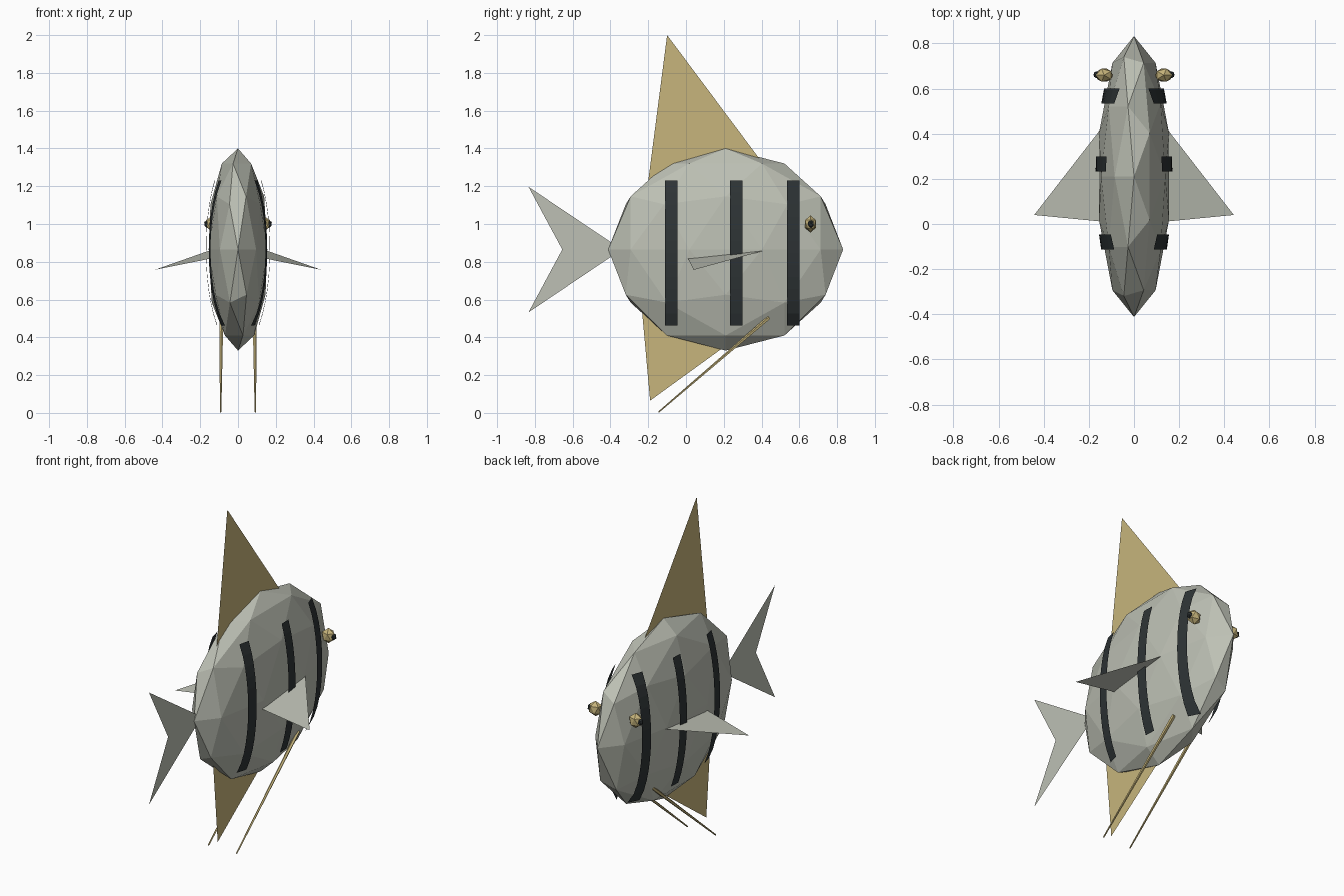
import bpy, math
from mathutils import Vector

if "Cube" in bpy.data.objects:
    bpy.data.objects.remove(bpy.data.objects["Cube"])

CY, CZ = 0.21, 0.865             # body centre
RX, RY, RZ = 0.163, 0.622, 0.535   # body radii


def material(name, rgb):
    m = bpy.data.materials.new(name)
    m.diffuse_color = (*rgb, 1)
    m.use_nodes = True
    m.node_tree.nodes["Principled BSDF"].inputs["Base Color"].default_value = m.diffuse_color
    return m


SILVER = material("silver", (0.51, 0.53, 0.46))
GOLD = material("gold", (0.57, 0.46, 0.20))
DARK = material("dark", (0.027, 0.034, 0.036))


def finish(ob, name, mat, mirror=False):
    ob.name = name
    ob.data.materials.append(mat)
    if mirror:
        mod = ob.modifiers.new("Mirror", 'MIRROR')
        mod.use_axis = (True, False, False)
        mod.use_mirror_merge = False
    return ob


def sheet(name, verts, faces, mat, mirror=False):
    me = bpy.data.meshes.new(name)
    me.from_pydata(verts, [], faces)
    ob = bpy.data.objects.new(name, me)
    bpy.context.collection.objects.link(ob)
    return finish(ob, name, mat, mirror)


def ball(name, sub, loc, scale, mat, mirror=False, turn=0):
    bpy.ops.mesh.primitive_ico_sphere_add(subdivisions=sub, radius=1, rotation=(0, 0, turn))
    ob = bpy.context.object
    ob.location, ob.scale = loc, scale
    bpy.ops.object.transform_apply(location=True, rotation=True, scale=True)
    return finish(ob, name, mat, mirror)


# Flattened faceted body
ball("body", 2, (0, CY, CZ), (RX, RY, RZ), SILVER, turn=math.pi)

# Flat fins on the centre plane, given as (y, z) outlines
def centre_fin(name, outline, faces, mat):
    sheet(name, [(0, y, z) for y, z in outline], faces, mat)

centre_fin("dorsal_fin", [(-0.10, 2.0), (-0.21, 1.15), (0.46, 1.25)], [(0, 1, 2)], GOLD)
centre_fin("anal_fin", [(-0.19, 0.065), (0.30, 0.42), (-0.24, 0.62)], [(0, 1, 2)], GOLD)
centre_fin("tail_fin", [(-0.34, 0.865), (-0.834, 1.197), (-0.655, 0.865), (-0.834, 0.532)],
           [(0, 1, 2), (0, 2, 3)], SILVER)

# Side fins, roots sunk slightly into the body
tip = Vector((0.442, 0.04, 0.757))
roots = [tip + (Vector(p) - tip) * 1.06 for p in ((0.155, 0.41, 0.858), (0.155, 0.012, 0.815))]
sheet("side_fins", [tip, *roots], [(0, 1, 2)], SILVER, True)

# Curved stripes hugging the flanks
def stripe(name, y, half=0.033, z0=0.463, z1=1.23, n=12):
    verts = []
    for i in range(n + 1):
        z = z0 + (z1 - z0) * i / n
        for yy in (y - half, y + half):
            k = 1 - ((yy - CY) / RY) ** 2 - ((z - CZ) / RZ) ** 2
            verts.append((0.17 * math.sqrt(max(k, 0.0)), yy, z))
    faces = [(2 * i, 2 * i + 1, 2 * i + 3, 2 * i + 2) for i in range(n)]
    sheet(name, verts, faces, DARK, True)

for label, y in (("rear", -0.079), ("middle", 0.265), ("front", 0.567)):
    stripe(label + "_stripes", y)

# Eyes and pupils
ball("eyes", 1, (0.132, 0.659, 1.0), (0.042, 0.034, 0.045), GOLD, True)
ball("pupils", 1, (0.163, 0.661, 1.0), (0.018, 0.018, 0.022), DARK, True)

# Long trailing feelers under the belly
a, b = Vector((0.088, 0.44, 0.505)), Vector((0.092, -0.145, 0.004))
bpy.ops.mesh.primitive_cone_add(vertices=5, radius1=0.011, radius2=0.004, depth=(b - a).length)
ob = bpy.context.object
ob.rotation_euler = (b - a).to_track_quat('Z', 'Y').to_euler()
ob.location = (a + b) / 2
bpy.ops.object.transform_apply(location=True, rotation=True, scale=True)
finish(ob, "feelers", GOLD, True)
